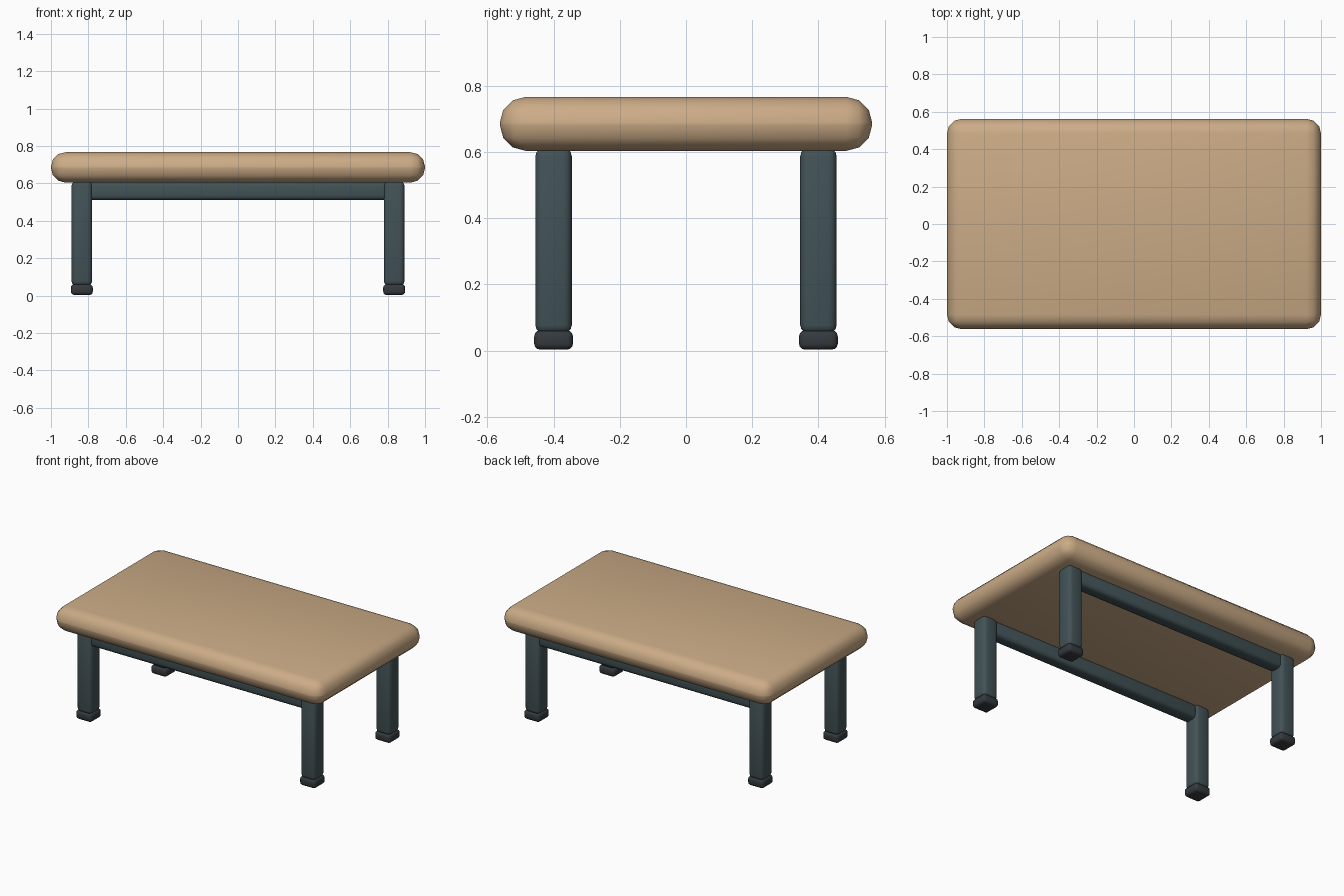
import bpy
from math import radians

if "Cube" in bpy.data.objects:
    bpy.data.objects.remove(bpy.data.objects["Cube"])


def material(name, color):
    m = bpy.data.materials.new(name)
    m.diffuse_color = color
    m.use_nodes = True
    m.node_tree.nodes["Principled BSDF"].inputs["Base Color"].default_value = m.diffuse_color
    return m


WOOD = material("wood", (0.60, 0.41, 0.24, 1))
METAL = material("dark_slate", (0.055, 0.085, 0.095, 1))
RUBBER = material("rubber", (0.035, 0.042, 0.048, 1))


def rounded_box(name, center, size, bevel, segments, mat):
    bpy.ops.mesh.primitive_cube_add(size=1, location=center)
    o = bpy.context.object
    o.name = name
    o.scale = size
    bpy.ops.object.transform_apply(location=False, rotation=False, scale=True)
    b = o.modifiers.new("round_edges", "BEVEL")
    b.width = bevel
    b.segments = segments
    bpy.ops.object.modifier_apply(modifier=b.name)
    o.data.materials.append(mat)
    bpy.ops.object.shade_smooth_by_angle(angle=radians(35))
    return o


# Thick table top with rounded rim
rounded_box("table_top", (0, 0, 0.685), (2.0, 1.125, 0.163), 0.078, 3, WOOD)

for sy, side in ((-1, "front"), (1, "back")):
    # Long rail under the top, between the legs
    rounded_box(side + "_rail", (0, sy * 0.4, 0.56), (1.6, 0.09, 0.1), 0.025, 3, METAL)
    for sx, end in ((-1, "left"), (1, "right")):
        # Leg and its rubber foot
        x, y = sx * 0.835, sy * 0.4
        rounded_box(f"{side}_{end}_leg", (x, y, 0.332), (0.11, 0.11, 0.56), 0.025, 3, METAL)
        rounded_box(f"{side}_{end}_foot", (x, y, 0.032), (0.117, 0.117, 0.058), 0.018, 3, RUBBER)
